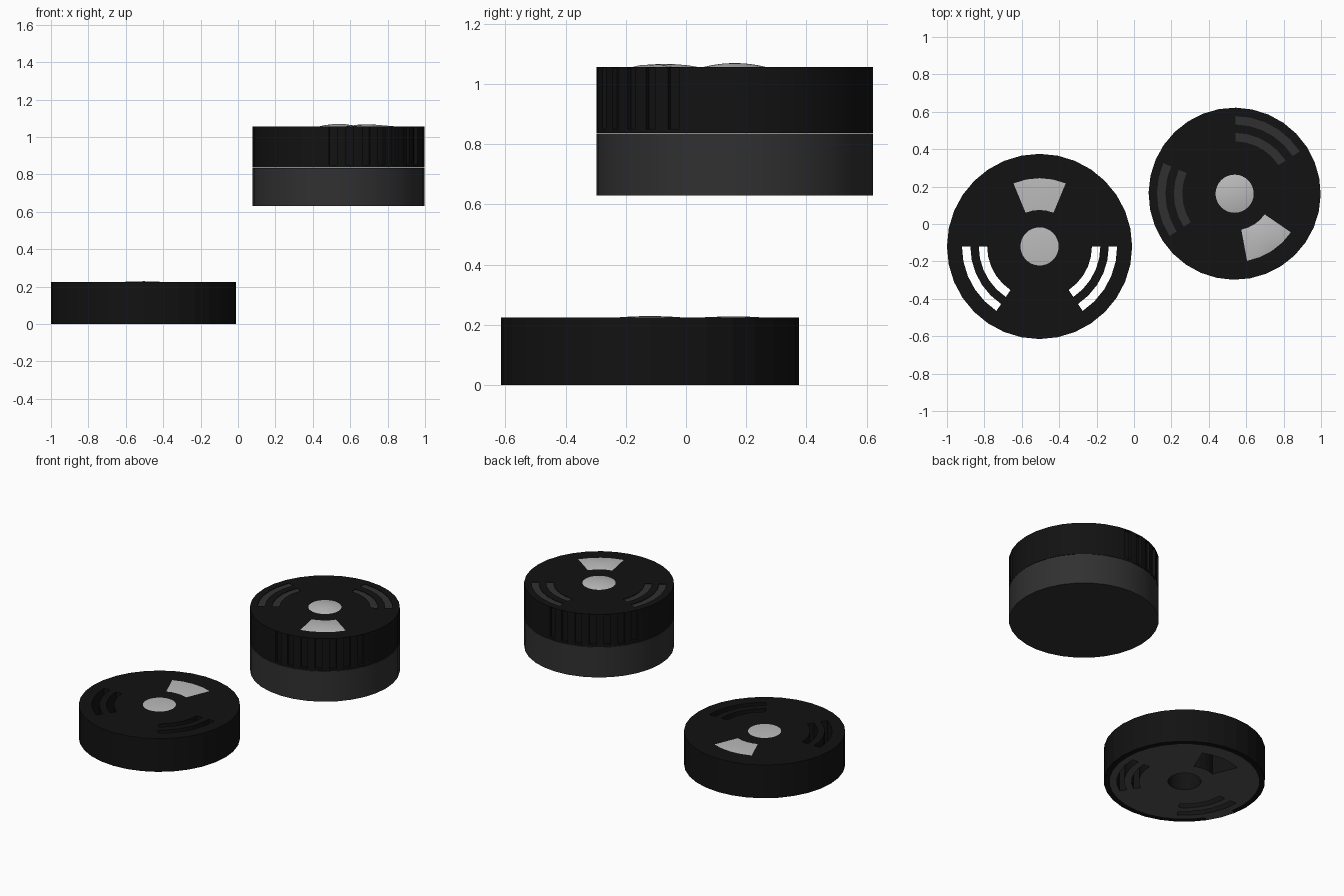
import bpy, bmesh
from math import cos, sin, radians, pi
from mathutils import Matrix

if "Cube" in bpy.data.objects:
    bpy.data.objects.remove(bpy.data.objects["Cube"])

N = 32
SLOTS = set(range(16, 21)) | set(range(27, 32))   # sectors of the curved vents
WEDGE = set(range(6, 10))                         # sectors of the wedge window


def material(name, v):
    m = bpy.data.materials.new(name)
    m.diffuse_color = (v, v, v, 1)
    m.use_nodes = True
    m.node_tree.nodes["Principled BSDF"].inputs["Base Color"].default_value = m.diffuse_color
    return m


black = material("black_plastic", 0.006)
dark = material("dark_grey", 0.03)
grey = material("plate_grey", 0.09)
light = material("light_lens", 0.5)


def finish(bm, name, mats, loc, rot):
    bmesh.ops.recalc_face_normals(bm, faces=bm.faces)
    me = bpy.data.meshes.new(name)
    bm.to_mesh(me)
    bm.free()
    ob = bpy.data.objects.new(name, me)
    bpy.context.collection.objects.link(ob)
    for m in mats:
        me.materials.append(m)
    ob.location = loc
    ob.rotation_euler.z = radians(rot)
    bpy.ops.object.select_all(action='DESELECT')
    ob.select_set(True)
    bpy.context.view_layer.objects.active = ob
    return ob


def polar(name, radii, z0, ztop, solid, mats, loc, rot, under=None):
    """Solid made of polar cells; cells where solid() is false stay open."""
    bm = bmesh.new()
    cache = {}

    def v(r, s, top):
        s = 0 if radii[r] == 0 else s % N
        key = (r, s, top)
        if key not in cache:
            a = 2 * pi * s / N
            z = ztop(r, s) if top else z0
            cache[key] = bm.verts.new((radii[r] * cos(a), radii[r] * sin(a), z))
        return cache[key]

    def face(vs, idx=0):
        bm.faces.new(list(dict.fromkeys(vs))).material_index = idx

    def filled(r, s):
        return 0 <= r < len(radii) - 1 and solid(r, s % N)

    for r in range(len(radii) - 1):
        for s in range(N):
            if not filled(r, s):
                continue
            for top in (0, 1):
                idx = under(r, s) if under and not top else 0
                face([v(r, s, top), v(r + 1, s, top), v(r + 1, s + 1, top), v(r, s + 1, top)], idx)
            edges = [((r + 1, s), (r + 1, s + 1), (r + 1, s)), ((r, s), (r + 1, s), (r, s - 1)),
                     ((r, s + 1), (r + 1, s + 1), (r, s + 1))]
            if radii[r] > 0:
                edges.append(((r, s), (r, s + 1), (r - 1, s)))
            for a, b, nb in edges:
                if not filled(*nb):
                    face([v(*a, 0), v(*b, 0), v(*b, 1), v(*a, 1)])
    return finish(bm, name, mats, loc, rot)


def smooth(ob):
    bpy.ops.object.shade_smooth_by_angle(angle=radians(30))


def cover(prefix, x, y, z, outer, h, rot, bulge):
    radii = [0.102, 0.195, 0.28, 0.325, 0.365, 0.37, 0.415, outer - 0.036, outer]

    def solid(r, s):
        if s in SLOTS and r in (2, 5):
            return False
        return not (s in WEDGE and 1 <= r <= 3)

    def under(r, s):
        return 1 if r < 7 or s in (17, 18) else 0

    body = polar(prefix + "_cover", radii, 0, lambda r, s: h, solid,
                 [black, grey], (x, y, z), rot, under)
    # domed centre button
    br = [0, 0.035, 0.07, 0.09, 0.102]
    b = polar(prefix + "_button", br, h - 0.02,
              lambda r, s: h + bulge * (1 - (br[r] / 0.102) ** 2),
              lambda r, s: True, [light], (x, y, z), rot)
    smooth(b)
    # slightly raised wedge window
    wr = [0.195, 0.22, 0.28, 0.34, 0.365]
    hump = [0, 0.6, 1, 0.6, 0]
    w = polar(prefix + "_wedge_lens", wr, h - 0.02,
              lambda r, s: h + bulge * 0.7 * hump[r] * (0 if s in (6, 10) else 1),
              lambda r, s: s in WEDGE, [light], (x, y, z), rot)
    smooth(w)
    return body


# low disc lying on its own, vents pass right through
a_body = cover("lower", -0.505, -0.12, 0, 0.495, 0.225, 0, 0.004)
smooth(a_body)

# raised disc: base drum plus cover
BX, BY, ROT = 0.538, 0.162, -147
base = polar("upper_base", [0, 0.45, 0.46], 0, lambda r, s: 0.205, lambda r, s: True,
             [dark], (BX, BY, 0.63), ROT)
smooth(base)
b_body = cover("upper", BX, BY, 0.837, 0.46, 0.22, ROT, 0.013)

# closed vents of the raised disc
vr = [0.28, 0.325, 0.37, 0.415]
polar("upper_vent_fill", vr, 0.1, lambda r, s: 0.216,
      lambda r, s: s in SLOTS and r != 1, [dark], (BX, BY, 0.837), ROT)

# vertical grip grooves on two opposite sides
bm = bmesh.new()
for side in (0, 180):
    for k in range(-3, 4):
        ang = radians(-60 + side + 11.25 * k)
        m = (Matrix.Translation((BX, BY, 0.952)) @ Matrix.Rotation(ang, 4, 'Z')
             @ Matrix.Translation((0.465, 0, 0)) @ Matrix.Diagonal((0.05, 0.042, 0.204, 1)))
        bmesh.ops.create_cube(bm, size=1, matrix=m)
cutter = finish(bm, "groove_cutter", [black], (0, 0, 0), 0)
cutter.hide_render = True
mod = b_body.modifiers.new("grooves", 'BOOLEAN')
mod.operation = 'DIFFERENCE'
mod.solver = 'EXACT'
mod.object = cutter
bpy.context.view_layer.update()
bpy.ops.object.select_all(action='DESELECT')
b_body.select_set(True)
bpy.context.view_layer.objects.active = b_body
bpy.ops.object.modifier_apply(modifier=mod.name)
bpy.data.objects.remove(cutter)
smooth(b_body)
